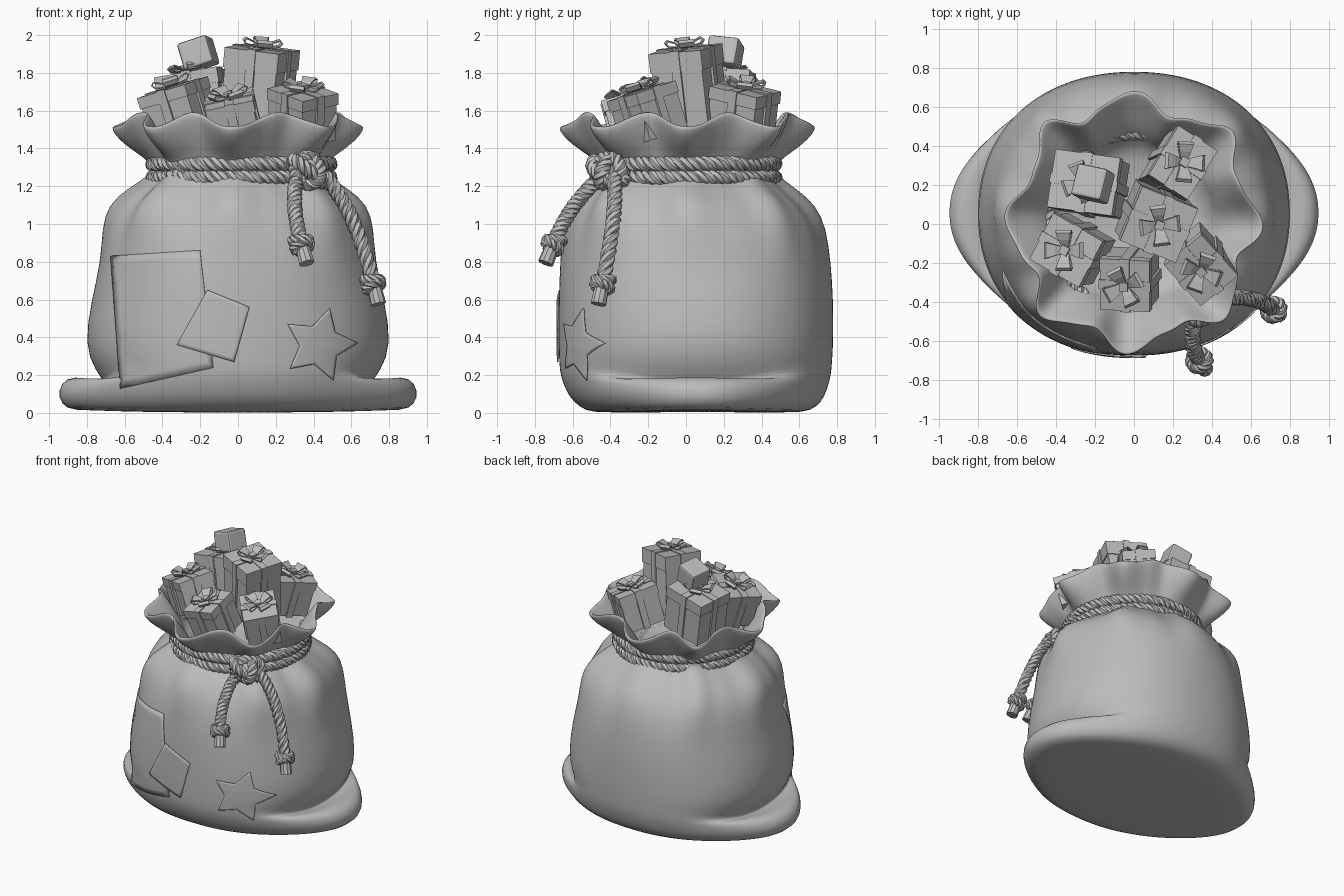
import bpy, bmesh, math
from mathutils import Vector, Matrix, Euler

if "Cube" in bpy.data.objects:
    bpy.data.objects.remove(bpy.data.objects["Cube"])

TAU = math.tau
cloth = bpy.data.materials.new("plain grey")
cloth.diffuse_color = (0.5, 0.5, 0.5, 1)
cloth.use_nodes = True
cloth.node_tree.nodes["Principled BSDF"].inputs["Base Color"].default_value = cloth.diffuse_color


def finish(name, bm, smooth=False):
    bmesh.ops.recalc_face_normals(bm, faces=bm.faces)
    me = bpy.data.meshes.new(name)
    bm.to_mesh(me)
    bm.free()
    me.materials.append(cloth)
    ob = bpy.data.objects.new(name, me)
    bpy.context.collection.objects.link(ob)
    if smooth:
        me.polygons.foreach_set("use_smooth", [True] * len(me.polygons))
    return ob


# --- sack: lofted rings ------------------------------------------------
# base: front z, side z, half width, corner bulge, front y, back y
BASE = [(0, .01, .74, .09, -.46, .58), (.01, .02, .77, .14, -.53, .66),
        (.06, .08, .795, .16, -.6, .72), (.12, .16, .8, .14, -.635, .745),
        (.17, .2, .8, .07, -.655, .76), (.21, .16, .8, -.05, -.665, .768),
        (.25, .13, .8, -.12, -.67, .772), (.3, .22, .805, -.05, -.672, .775),
        (.38, .36, .815, 0, -.675, .78)]
# upper body: z, half width, depth centre, half depth, pleat
BODY = [(.6, .775, .053, .727, 0), (.8, .725, .05, .715, .002), (.98, .705, .045, .685, .018),
        (1.1, .655, .03, .63, .045), (1.19, .55, .01, .54, .055)]
# neck, frill and lining: z, radius, pleat
NECK = [(1.26, .445, .025), (1.32, .44, .025), (1.39, .51, .06), (1.47, .575, .08),
        (1.54, .612, .085), (1.56, .6, .085), (1.54, .578, .085), (1.44, .49, .07),
        (1.34, .4, .025), (1.21, .39, .02)]
SEG = 96


def ring(bm, zf, zs, rx, cy, ry, pleat=0, wave=0, ear=0):
    verts = []
    for i in range(SEG):
        a = TAU * i / SEG
        c, s = math.cos(a), math.sin(a)
        w = abs(c) ** 4
        lobe = math.cos(8 * a + 0.35 * math.sin(3 * a))
        k = 1 + pleat * (lobe + 0.3 * math.cos(16 * a + 1))
        verts.append(bm.verts.new(((rx + ear * w) * k * math.copysign(abs(c) ** .93, c),
                                   cy + ry * k * math.copysign(abs(s) ** .93, s),
                                   zf + (zs - zf) * w - wave * lobe)))
    return verts


def make_sack():
    bm = bmesh.new()
    loops = [ring(bm, zf, zs, rx, (f + b) / 2, (b - f) / 2, ear=e)
             for zf, zs, rx, e, f, b in BASE]
    loops += [ring(bm, z, z, rx, cy, ry, p) for z, rx, cy, ry, p in BODY]
    for z, r, p in NECK:
        wave = .04 * min(1, max(0, (z - 1.35) / .17))
        loops.append(ring(bm, z, z, r, .01, r * 1.02, p, wave))
    for p, q in zip(loops, loops[1:]):
        for i in range(SEG):
            j = (i + 1) % SEG
            bm.faces.new((p[i], p[j], q[j], q[i]))
    bm.faces.new(loops[0][::-1])
    bm.faces.new(loops[-1])
    ob = finish("sack", bm, True)
    sub = ob.modifiers.new("round", 'SUBSURF')
    sub.levels = sub.render_levels = 1
    return ob


sack = make_sack()


# --- sewn patches: flat outlines projected onto the cloth --------------
def patch(name, corners, offset):
    pts = []
    for a, b in zip(corners, corners[1:] + corners[:1]):
        pts += [Vector(a).lerp(Vector(b), t / 6) for t in range(6)]
    n = len(pts)
    mid = sum(pts, Vector((0, 0))) / n
    bm = bmesh.new()
    centre = bm.verts.new((mid.x, -1.2, mid.y))
    prev = None
    for k in range(1, 9):
        row = [mid.lerp(p, k / 8) for p in pts]
        row = [bm.verts.new((q.x, -1.2, q.y)) for q in row]
        for i in range(n):
            j = (i + 1) % n
            bm.faces.new((prev[i], prev[j], row[j], row[i]) if prev
                         else (centre, row[j], row[i]))
        prev = row
    ob = finish(name, bm, True)
    w = ob.modifiers.new("wrap", 'SHRINKWRAP')
    w.target = sack
    w.wrap_method = 'PROJECT'
    w.wrap_mode = 'ABOVE_SURFACE'
    w.use_project_y = True
    w.use_positive_direction = True
    w.use_negative_direction = False
    w.offset = offset
    s = ob.modifiers.new("thick", 'SOLIDIFY')
    s.thickness = 0.008
    s.offset = 0


patch("large_patch", [(-.67, .83), (-.2, .86), (-.13, .24), (-.62, .13)], .003)
patch("small_patch", [(-.16, .65), (.06, .56), (-.02, .27), (-.32, .36)], .009)
star = []
for i in range(10):
    r, a = (.2 if i % 2 == 0 else .105), TAU * i / 10 + .05
    star.append((.43 + r * math.cos(a), .36 + r * math.sin(a)))
patch("star_patch", star, .004)


# --- twisted rope ------------------------------------------------------
def rope(name, pts, ref, twists, closed=False, r=.022):
    cu = bpy.data.curves.new(name, 'CURVE')
    cu.dimensions = '3D'
    cu.bevel_depth = r
    cu.bevel_resolution = 1
    cu.use_fill_caps = True
    n = len(pts)
    for strand in range(3):
        sp = cu.splines.new('POLY')
        sp.points.add(n - 1)
        sp.use_cyclic_u = closed
        for i, p in enumerate(pts):
            if closed:
                t = pts[(i + 1) % n] - pts[i - 1]
            else:
                t = pts[min(i + 1, n - 1)] - pts[max(i - 1, 0)]
            u = t.cross(Vector(ref)).normalized()
            v = t.normalized().cross(u)
            a = TAU * (strand / 3 + twists * i / (n if closed else n - 1))
            sp.points[i].co = (*(p + (u * math.cos(a) + v * math.sin(a)) * r * .95), 1)
    cu.materials.append(cloth)
    bpy.context.collection.objects.link(bpy.data.objects.new(name, cu))


def loop(centre, rx, ry, n, rot=(0, 0, 0)):
    m = Euler(rot).to_matrix()
    return [Vector(centre) + m @ Vector((rx * math.cos(TAU * i / n),
            ry * math.sin(TAU * i / n), 0)) for i in range(n)]


def coil(name, centre, rx, ry, n, rot, twists, r=.022):
    axis = Euler(rot).to_matrix() @ Vector((0, 0, 1))
    rope(name, loop(centre, rx, ry, n, rot), axis, twists, True, r)


for i, z in enumerate((1.245, 1.318)):
    coil(f"neck_rope_{i + 1}", (.018, .005, z), .468, .464, 240, (0, 0, 0), 24)

# knot: three interlocked loops round a core
KNOT = Vector((.37, -.41, 1.28))
coil("knot_loop_1", KNOT, .09, .07, 40, (1.57, 0, .8), 5)
coil("knot_loop_2", KNOT, .08, .06, 40, (1.2, .6, -.7), 5)
coil("knot_loop_3", KNOT, .11, .06, 40, (.4, .5, .8), 5)
bm = bmesh.new()
bmesh.ops.create_uvsphere(bm, u_segments=16, v_segments=10, radius=.075,
                          matrix=Matrix.Translation(KNOT))
finish("knot_core", bm, True)


# hanging tails with a stopper knot and a stub
def tail(name, a, b, c):
    a, b, c = Vector(a), Vector(b), Vector(c)
    rope(name, [a.lerp(b, t / 40).lerp(b.lerp(c, t / 40), t / 40) for t in range(41)],
         (1, 0, 0), 5)
    d = (c - b).normalized()
    turn = d.to_track_quat('Z', 'Y').to_euler()
    for k, off in enumerate((-.015, .02)):
        coil(f"{name}_stopper_{k + 1}", c + d * off, .044, .04, 24,
             (turn.x + .3 - .6 * k, turn.y, turn.z), 3, .016)
    bm = bmesh.new()
    bmesh.ops.create_cone(bm, cap_ends=True, segments=10, radius1=.036, radius2=.042, depth=.15,
                          matrix=Matrix.Translation(c + d * .045) @ turn.to_matrix().to_4x4())
    finish(name + "_stub", bm)


tail("short_tail", (.31, -.46, 1.24), (.28, -.62, 1.1), (.335, -.70, .9))
tail("long_tail", (.46, -.38, 1.25), (.62, -.36, 1.08), (.715, -.44, .69))


# --- gifts -------------------------------------------------------------
def slab(bm, centre, size):
    bmesh.ops.create_cube(bm, size=1, matrix=Matrix.Translation(centre)
                          @ Matrix.Diagonal((*size, 1)))


def gift(name, centre, size, rot, bow=True):
    w, d, h = size
    m = Matrix.Translation(centre) @ Euler([math.radians(v) for v in rot]).to_matrix().to_4x4()
    bm = bmesh.new()
    slab(bm, (0, 0, 0), (w - .014, d - .014, h))
    if bow:
        slab(bm, (0, 0, h * .38), (w, d, h * .24))
    box = finish(name + "_box", bm)
    box.matrix_world = m
    if not bow:
        b = box.modifiers.new("soft", 'BEVEL')
        b.width, b.segments = .015, 2
        return
    bm = bmesh.new()
    slab(bm, (0, 0, 0), (.05, d + .012, h + .014))
    slab(bm, (0, 0, 0), (w + .012, .05, h + .012))
    finish(name + "_ribbon", bm).matrix_world = m
    # bow: four teardrop loops and a centre
    bm = bmesh.new()
    for k in range(4):
        turn = Matrix.Rotation(TAU * k / 4 + .5, 3, 'Z')
        rows = []
        for i in range(9):
            t = TAU * i / 8
            r = .0525 * (1 - math.cos(t))
            z = h / 2 + .008 + .6 * r * (.5 + .5 * math.sin(t))
            rows.append([bm.verts.new(turn @ Vector((r, e * (.015 + .27 * r), z)))
                         for e in (-1, 1)])
        for p, q in zip(rows, rows[1:]):
            bm.faces.new((p[0], p[1], q[1], q[0]))
    slab(bm, (0, 0, h / 2 + .02), (.045, .045, .034))
    ob = finish(name + "_bow", bm)
    ob.matrix_world = m
    ob.modifiers.new("thick", 'SOLIDIFY').thickness = .007


gift("tall_gift", (.11, .02, 1.71), (.31, .3, .44), (4, 7, -22))
gift("back_left_gift", (-.23, .2, 1.63), (.34, .3, .34), (-3, -10, -8))
gift("tiny_gift", (-.21, .205, 1.9), (.18, .18, .15), (-6, -18, -12), False)
gift("back_right_gift", (.22, .3, 1.58), (.24, .3, .28), (-12, 8, -33))
gift("front_left_gift", (-.31, -.13, 1.6), (.3, .27, .26), (10, -14, -30))
gift("front_gift", (-.02, -.28, 1.54), (.26, .27, .26), (16, -12, -3))
gift("front_right_gift", (.34, -.2, 1.58), (.29, .25, .26), (10, 14, -48))

# --- turn ropes to mesh and smooth the rounded parts --------------------
bpy.ops.object.select_all(action='DESELECT')
curves = [o for o in bpy.context.scene.objects if o.type == 'CURVE']
for o in curves:
    o.select_set(True)
bpy.context.view_layer.objects.active = curves[0]
bpy.ops.object.convert(target='MESH')
bpy.ops.object.shade_smooth_by_angle(angle=math.radians(50))
